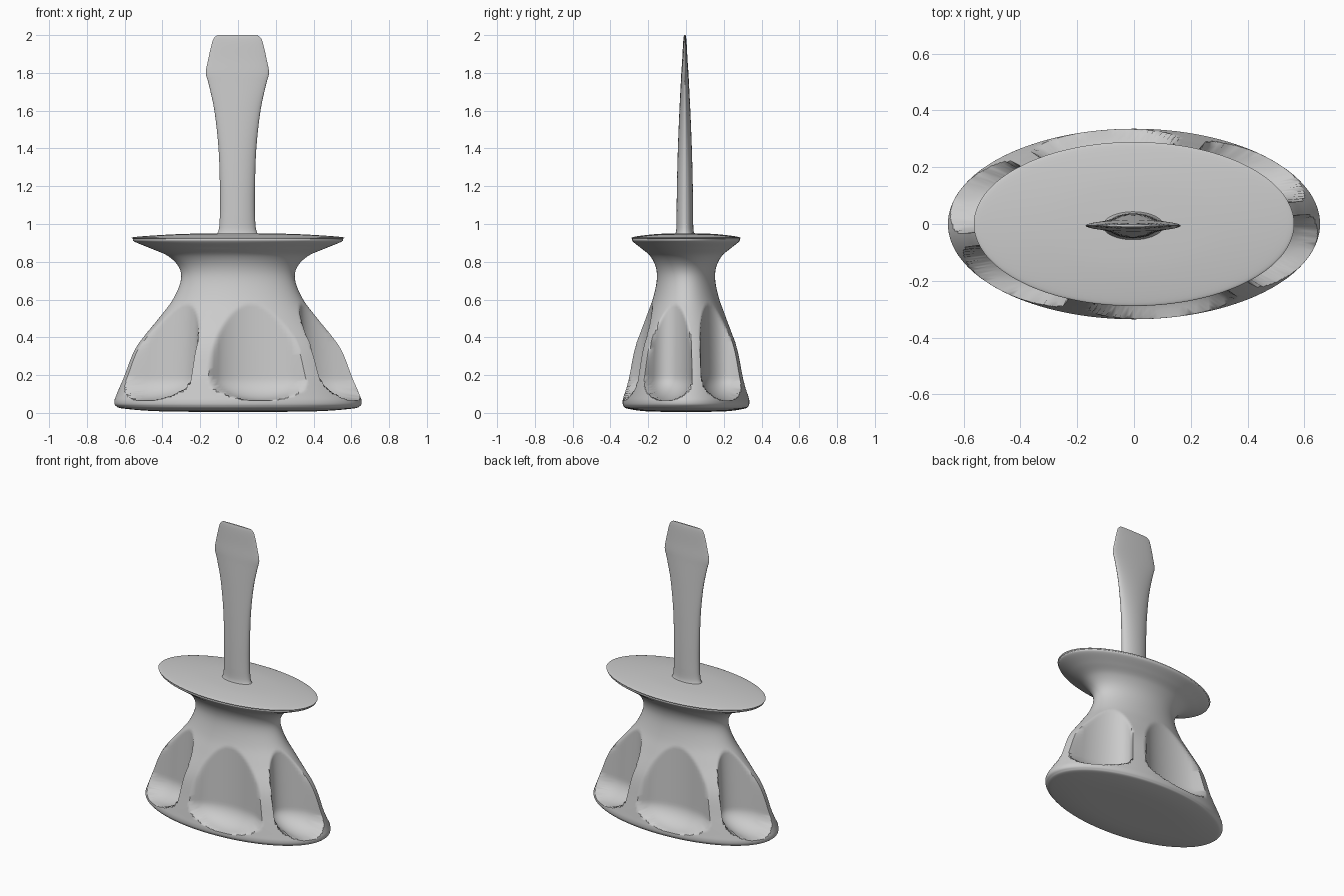
import bpy, bmesh, math

cube = bpy.data.objects.get("Cube")
if cube:
    bpy.data.objects.remove(cube, do_unlink=True)

# One plain grey for the whole tool
grey = bpy.data.materials.new("plain grey")
grey.use_nodes = True
grey.diffuse_color = (0.6, 0.6, 0.6, 1)
grey.node_tree.nodes["Principled BSDF"].inputs["Base Color"].default_value = (0.6, 0.6, 0.6, 1)


def smooth_path(points, steps):
    """Catmull-Rom curve through the points."""
    pts = [points[0]] + points + [points[-1]]
    out = []
    for a, b, c, d in zip(pts, pts[1:], pts[2:], pts[3:]):
        for i in range(steps):
            t = i / steps
            out.append(tuple(
                0.5 * (2*q + (r - p)*t + (2*p - 5*q + 4*r - s)*t*t + (3*q - p - 3*r + s)*t**3)
                for p, q, r, s in zip(a, b, c, d)))
    return out + [points[-1]]


def skin(name, rings, angle):
    """Closed skin over a stack of rings, capped at both ends."""
    bm = bmesh.new()
    loops = [[bm.verts.new(co) for co in ring] for ring in rings]
    n = len(loops[0])
    for low, high in zip(loops, loops[1:]):
        for i in range(n):
            j = (i + 1) % n
            bm.faces.new((low[i], low[j], high[j], high[i]))
    bm.faces.new(loops[0][::-1])
    bm.faces.new(loops[-1])
    bmesh.ops.recalc_face_normals(bm, faces=bm.faces)
    mesh = bpy.data.meshes.new(name)
    bm.to_mesh(mesh)
    bm.free()
    mesh.materials.append(grey)
    obj = bpy.data.objects.new(name, mesh)
    bpy.context.collection.objects.link(obj)
    bpy.ops.object.select_all(action='DESELECT')
    obj.select_set(True)
    bpy.context.view_layer.objects.active = obj
    bpy.ops.object.shade_smooth_by_angle(angle=math.radians(angle))
    return obj


# Handle: flattened lathe form with six rounded finger scoops
FLAT = 0.512
SCOOP_START = math.radians(41)
SCOOP_R = 0.272


def scooped(radius, theta, z):
    a = (theta - SCOOP_START + math.pi / 6) % (math.pi / 3) - math.pi / 6
    if z < 0.065 or z > 0.65:
        return radius
    size = SCOOP_R
    floor = 0.36 + 0.05 * max(0, 0.57 - z)
    centre = floor + size
    if z < 0.19:  # rounded lower end of the scoop
        size *= math.sqrt(max(0, 1 - ((0.19 - z) / 0.125) ** 2))
    inside = size**2 - (centre * math.sin(a))**2
    if inside <= 0:
        return radius
    return min(radius, centre * math.cos(a) - math.sqrt(inside))


profile = [(0.02, 0.005), (0.4, 0.008), (0.6, 0.022), (0.645, 0.036), (0.655, 0.06),
           (0.642, 0.1), (0.603, 0.2), (0.54, 0.35), (0.42, 0.5), (0.345, 0.6),
           (0.303, 0.7), (0.312, 0.77), (0.37, 0.83), (0.46, 0.87), (0.545, 0.905),
           (0.556, 0.92), (0.54, 0.932), (0.3, 0.947), (0.01, 0.952)]
SEGMENTS = 240
rings = []
for r, z in smooth_path(profile, 7):
    ring = []
    for i in range(SEGMENTS):
        th = math.tau * i / SEGMENTS
        rr = scooped(r, th, z)
        ring.append((rr * math.cos(th), rr * math.sin(th) * FLAT, z))
    rings.append(ring)
skin("handle", rings, 45)

# Blade: oval shank that widens and thins into a flat tip (half width, half depth, z)
blade = [(0.125, 0.06, 0.93), (0.1, 0.046, 0.965), (0.093, 0.044, 1.05), (0.093, 0.042, 1.2),
         (0.1, 0.037, 1.4), (0.122, 0.029, 1.6), (0.152, 0.022, 1.74), (0.167, 0.019, 1.8),
         (0.155, 0.014, 1.87), (0.137, 0.01, 1.95), (0.124, 0.007, 1.985), (0.104, 0.004, 2.0)]
rings = []
for w, d, z in smooth_path(blade, 4):
    rings.append([(w * math.cos(math.tau * i / 48) - 0.003,
                   d * math.sin(math.tau * i / 48) - 0.006, z) for i in range(48)])
skin("blade", rings, 50)
